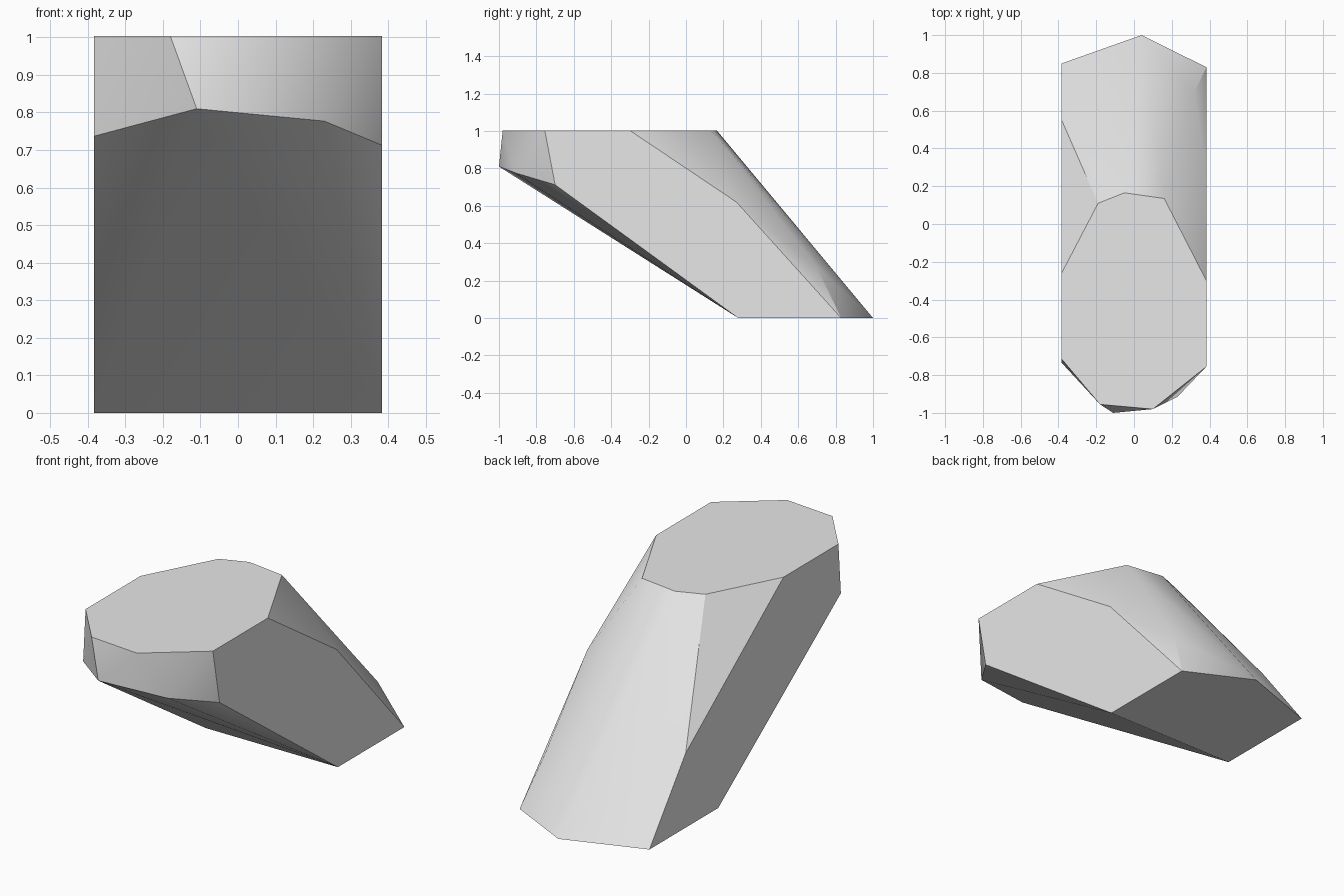
import bpy
import bmesh
import math

cube = bpy.data.objects.get("Cube")
if cube:
    bpy.data.objects.remove(cube, do_unlink=True)

SIDE = 0.383    # half width of the two flat flanks
TOP = 1.003

# flat top outline
top = [(-0.19, 0.11), (-0.05, 0.165), (0.16, 0.135), (SIDE, -0.30), (SIDE, -0.755),
       (0.10, -0.98), (-0.18, -0.955), (-SIDE, -0.715), (-SIDE, -0.26)]
# flat base outline
base = [(SIDE, 0.28), (SIDE, 0.83), (0.04, 1.0), (-SIDE, 0.85), (-SIDE, 0.28)]
# lower edge of the overhanging nose
nose = [(-SIDE, -0.735, 0.737), (-0.11, -1.0, 0.81), (0.23, -0.915, 0.777), (SIDE, -0.70, 0.713)]
# corners on the sloping back
back = [(SIDE, 0.27, 0.62), (0.32, 0.70, 0.27), (-SIDE, 0.55, 0.39)]

points = [(x, y, TOP) for x, y in top] + [(x, y, 0) for x, y in base] + nose + back

# wrap the corners in a convex skin and merge the flat facets
bm = bmesh.new()
for p in points:
    bm.verts.new(p)
bmesh.ops.convex_hull(bm, input=bm.verts[:])
bmesh.ops.dissolve_limit(bm, angle_limit=math.radians(0.5), verts=bm.verts[:], edges=bm.edges[:])
bmesh.ops.recalc_face_normals(bm, faces=bm.faces[:])
mesh = bpy.data.meshes.new("rock")
bm.to_mesh(mesh)
bm.free()

# plain grey stone
stone = bpy.data.materials.new("grey_stone")
stone.use_nodes = True
colour = (0.8, 0.8, 0.8, 1)
stone.diffuse_color = colour
stone.node_tree.nodes["Principled BSDF"].inputs["Base Color"].default_value = colour
mesh.materials.append(stone)

rock = bpy.data.objects.new("rock", mesh)
bpy.context.collection.objects.link(rock)

# smooth the gentle facets, keep the cut edges crisp
bpy.ops.object.select_all(action='DESELECT')
rock.select_set(True)
bpy.context.view_layer.objects.active = rock
bpy.ops.object.shade_smooth_by_angle(angle=math.radians(30))
